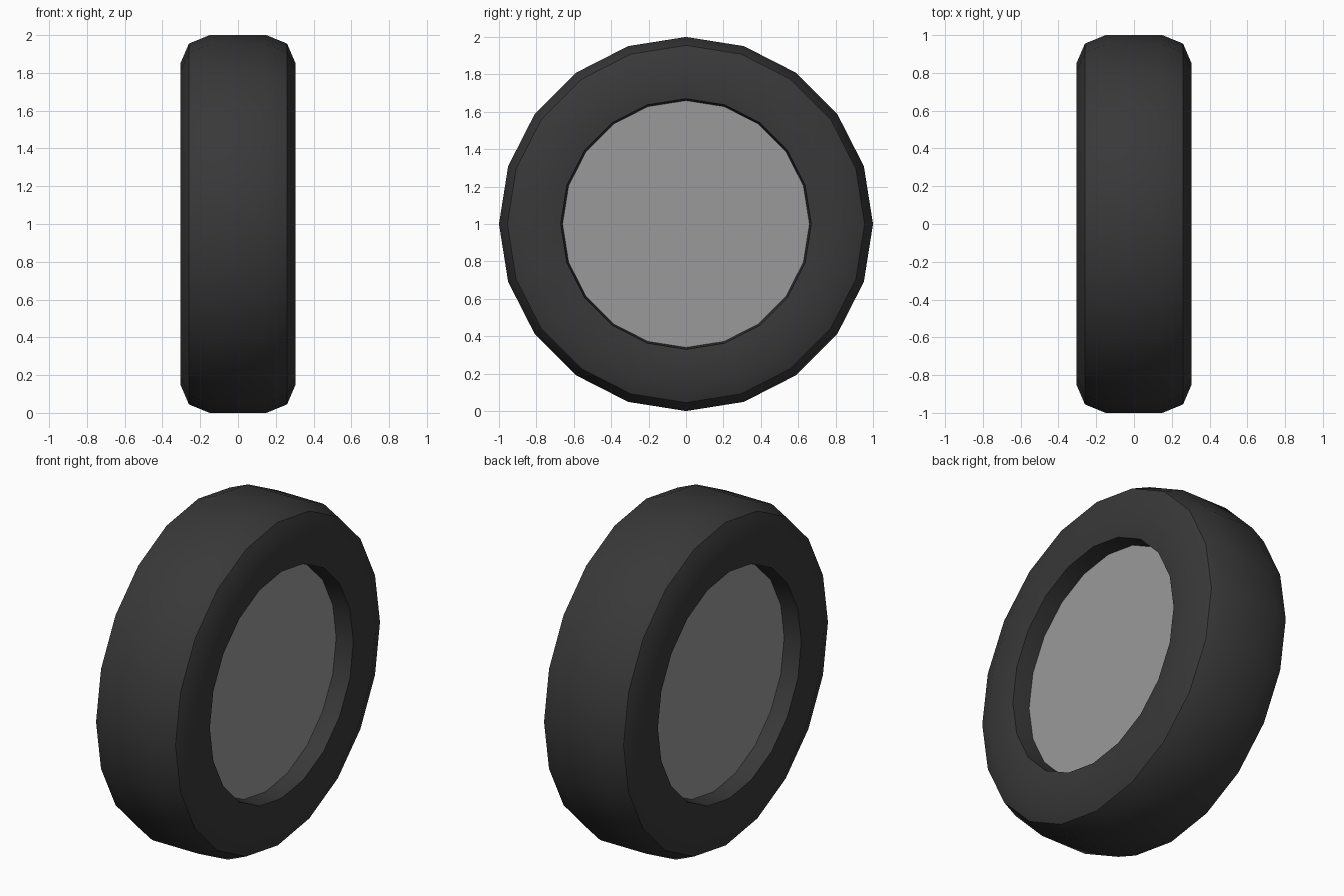
import bpy, bmesh
from math import radians, pi
from mathutils import Matrix, Vector

if "Cube" in bpy.data.objects:
    bpy.data.objects.remove(bpy.data.objects["Cube"])

SIDES = 20
CENTRE = Vector((0, 0, 1))


def material(name, value):
    mat = bpy.data.materials.new(name)
    mat.diffuse_color = (value, value, value, 1)
    mat.use_nodes = True
    mat.node_tree.nodes["Principled BSDF"].inputs["Base Color"].default_value = mat.diffuse_color
    return mat


def finish(name, bm, mat):
    bmesh.ops.recalc_face_normals(bm, faces=bm.faces[:])
    mesh = bpy.data.meshes.new(name)
    bm.to_mesh(mesh)
    bm.free()
    mesh.materials.append(mat)
    obj = bpy.data.objects.new(name, mesh)
    obj.location = CENTRE
    bpy.context.collection.objects.link(obj)
    bpy.ops.object.select_all(action='DESELECT')
    obj.select_set(True)
    bpy.context.view_layer.objects.active = obj
    bpy.ops.object.shade_smooth_by_angle(angle=radians(38))
    return obj


# Tyre: half cross-section (x, radius), mirrored and spun about the x axle
half = [(0.15, 1.0), (0.26, 0.955), (0.305, 0.85), (0.285, 0.67), (0.18, 0.66)]
profile = half + [(-x, r) for x, r in reversed(half)]
bm = bmesh.new()
verts = [bm.verts.new((x, 0, r)) for x, r in profile]
edges = [bm.edges.new((v, verts[i - 1])) for i, v in enumerate(verts)]
bmesh.ops.spin(bm, geom=verts + edges, cent=(0, 0, 0), axis=(1, 0, 0),
               angle=2 * pi, steps=SIDES, use_merge=True)
bmesh.ops.remove_doubles(bm, verts=bm.verts[:], dist=0.0005)
finish("tyre", bm, material("rubber", 0.04))

# Wheel disc: plain recessed hub, seated slightly into the tyre's inner wall
bm = bmesh.new()
bmesh.ops.create_cone(bm, cap_ends=True, segments=SIDES, radius1=0.665,
                      radius2=0.665, depth=0.36,
                      matrix=Matrix.Rotation(pi / 2, 4, 'Y'))
finish("wheel_disc", bm, material("hub_grey", 0.32))
